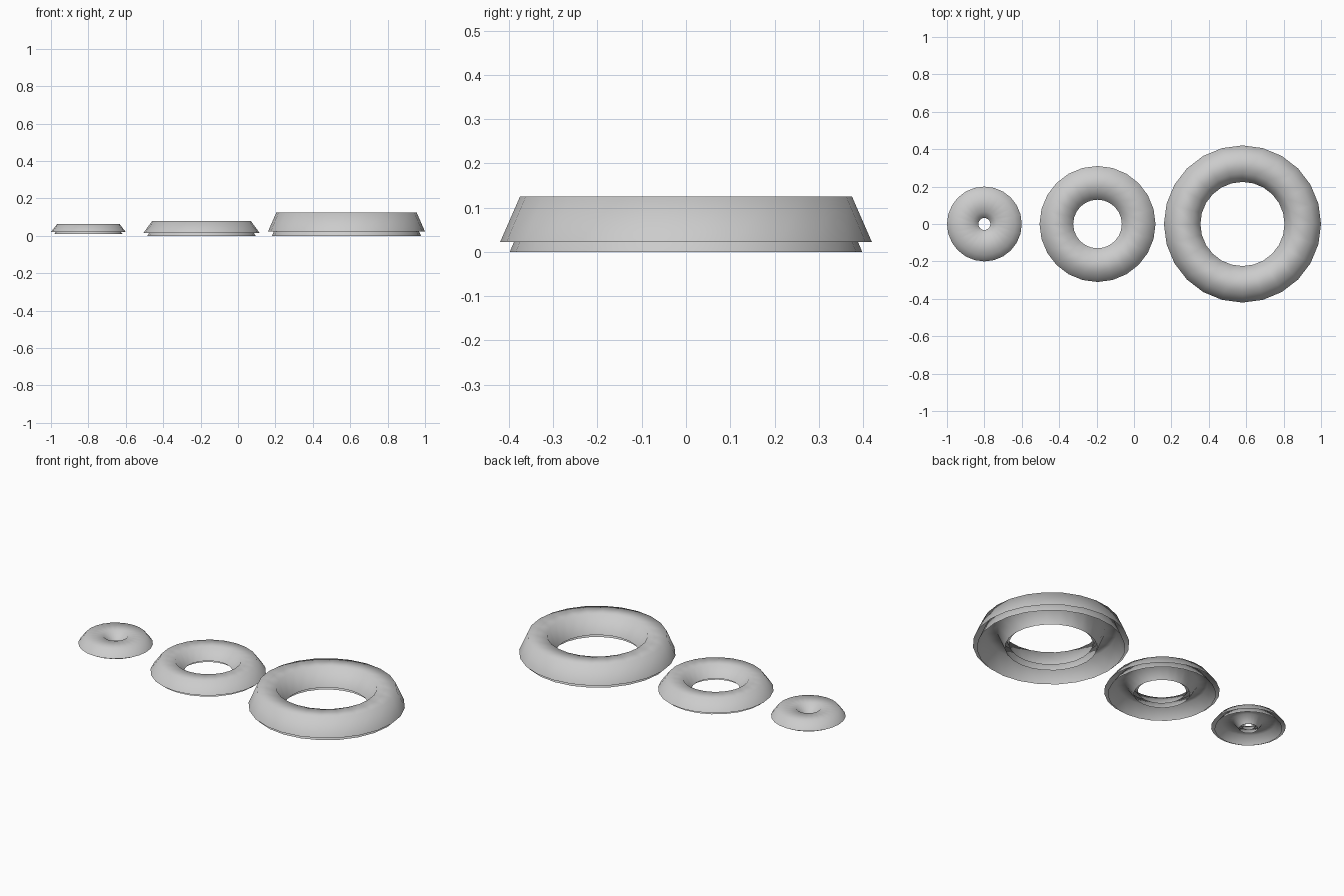
import bpy, bmesh
from math import cos, sin, pi

if "Cube" in bpy.data.objects:
    bpy.data.objects.remove(bpy.data.objects["Cube"])

SEGMENTS = 24


def shell(name, x, profile):
    """Open ring shell: a four-point half-hexagon profile (radius, z) lathed about z."""
    bm = bmesh.new()
    loops = []
    for i in range(SEGMENTS):
        a = 2 * pi * i / SEGMENTS
        loops.append([bm.verts.new((r * cos(a), r * sin(a), z)) for r, z in profile])
    for i in range(SEGMENTS):
        p, q = loops[i], loops[(i + 1) % SEGMENTS]
        for j in range(len(profile) - 1):
            face = bm.faces.new((p[j], q[j], q[j + 1], p[j + 1]))
            face.smooth = True
    mesh = bpy.data.meshes.new(name)
    bm.to_mesh(mesh)
    bm.free()
    ob = bpy.data.objects.new(name, mesh)
    ob.location.x = x
    bpy.context.collection.objects.link(ob)


def ring(size, x, outer, hole, base, rim, top, inset, bevel):
    # outer shell, its rim sitting a little above the base
    shell(size + "_ring_outer", x, [(outer, rim), (outer - bevel, top),
                                    (hole + bevel, top), (hole, rim)])
    # inner lining, nested inside and showing below the rim
    o, h, t = outer - inset, hole + inset, top - (rim - base)
    shell(size + "_ring_lining", x, [(o, base), (o - bevel * 0.95, t),
                                     (h + bevel * 0.95, t), (h, base)])


ring("small", -0.80, 0.20, 0.032, 0.01, 0.02, 0.064, 0.018, 0.034)
ring("medium", -0.195, 0.31, 0.13, 0.0, 0.016, 0.08, 0.02, 0.047)
ring("large", 0.58, 0.42, 0.225, 0.0, 0.022, 0.125, 0.022, 0.045)
